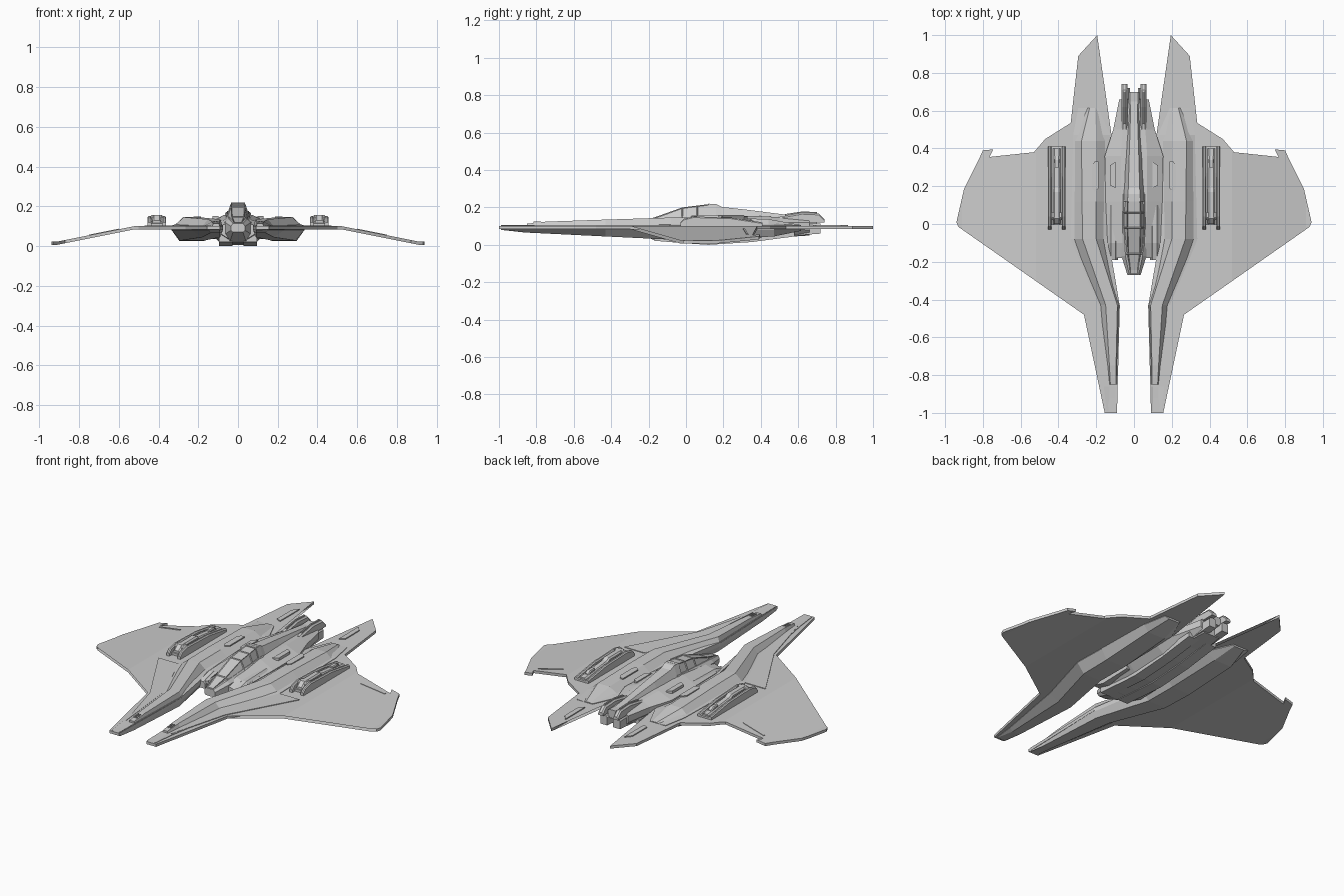
import bpy, bmesh
from mathutils import Vector


def finish(name, bm, mirror):
    bmesh.ops.recalc_face_normals(bm, faces=bm.faces[:])
    me = bpy.data.meshes.new(name)
    bm.to_mesh(me)
    bm.free()
    ob = bpy.data.objects.new(name, me)
    bpy.context.collection.objects.link(ob)
    if mirror:
        ob.modifiers.new("mirror", 'MIRROR').use_mirror_merge = False
    return ob


def droop(x):
    """Outer wing slopes down past the fold, then levels at the tip."""
    return -0.2 * max(0.0, min(x, 0.91) - 0.52)


def plate(name, outline, z, thick, mirror=True):
    """Flat outline draped on the folded wing and thickened."""
    bm = bmesh.new()
    bm.faces.new([bm.verts.new((x, y, z)) for x, y in outline])
    bmesh.ops.triangulate(bm, faces=bm.faces[:])
    for fold in (0.52, 0.91):
        bmesh.ops.bisect_plane(bm, geom=bm.verts[:] + bm.edges[:] + bm.faces[:],
                               plane_co=(fold, 0, 0), plane_no=(1, 0, 0))
    for v in bm.verts:
        v.co.z += droop(v.co.x)
    ext = bmesh.ops.extrude_face_region(bm, geom=bm.faces[:], use_keep_orig=True)
    for v in ext["geom"]:
        if isinstance(v, bmesh.types.BMVert):
            v.co.z += thick
    return finish(name, bm, mirror)


def loft(name, sections, mirror=False, inset=0.0):
    """Skin a list of (y, [(x, z), ...]) rings, with capped ends."""
    bm = bmesh.new()
    rings = [[bm.verts.new((x, y, z)) for x, z in pts] for y, pts in sections]
    n = len(rings[0])
    sides = []
    for a, b in zip(rings, rings[1:]):
        for i in range(n):
            j = (i + 1) % n
            sides.append(bm.faces.new((a[i], a[j], b[j], b[i])))
    bm.faces.new(rings[0])
    bm.faces.new(rings[-1])
    bmesh.ops.recalc_face_normals(bm, faces=bm.faces[:])
    if inset:
        up = [f for f in sides if f.normal.z > 0.1]
        bmesh.ops.inset_individual(bm, faces=up, thickness=inset, depth=-0.004)
    return finish(name, bm, mirror)


def hull(y, top_w, w, bot_w, zt, z_up, z_lo, zb):
    """Symmetric eight-sided fuselage section."""
    right = [(top_w, zt), (w, z_up), (w, z_lo), (bot_w, zb)]
    return y, right + [(-x, z) for x, z in reversed(right)]


def nacelle(y, xi, ti, to, xo, zt, zb):
    """Eight-sided boom section, chamfered above and below the wing."""
    return y, [(xi, .105), (ti, zt), (to, zt), (xo, .104), (xo, .082),
               (to + .01, zb), (ti - .01, zb), (xi, .08)]


def block(name, x0, x1, profile, chamfer=0.0, mirror=True):
    """Long bar; profile lists (y, bottom, top), with chamfered top edges."""
    c = chamfer
    return loft(name, [(y, [(x0, b), (x0, t - min(c, (t - b) * .5)), (x0 + c, t), (x1 - c, t),
                            (x1, t - min(c, (t - b) * .5)), (x1, b)]) for y, b, t in profile], mirror)


# Main wing with fore and aft prongs and hooked wingtip
plate("wing", [(.09, -1), (.155, -1), (.265, -.48), (.50, -.08), (.87, .12), (.93, -.015),
               (.94, .01), (.90, .185), (.82, .345), (.80, .39), (.745, .395), (.765, .355),
               (.53, .38), (.47, .45), (.335, .535), (.295, .89), (.195, 1), (.195, .62),
               (.12, .48), (.12, -.1), (.145, -.17), (.075, -.43)], .085, .016)

# Twin booms running fore and aft through the wing
loft("boom", [nacelle(-.99, .091, .10, .13, .145, .1, .084),
              nacelle(-.86, .089, .10, .13, .16, .102, .066),
              nacelle(-.43, .076, .10, .17, .235, .105, .045),
              nacelle(-.08, .135, .18, .28, .335, .12, .028),
              nacelle(.12, .13, .18, .285, .33, .12, .026),
              nacelle(.47, .125, .19, .285, .322, .115, .045),
              nacelle(.615, .19, .208, .255, .295, .102, .075)], True)
# Raised spine on each boom
loft("boom_spine", [(y, [(a, .095), (b, z), (c, z), (d, .095)]) for y, a, b, c, d, z in (
    (-.85, .09, .096, .125, .132, .113), (-.75, .087, .095, .13, .142, .124),
    (-.43, .077, .088, .15, .185, .135), (-.08, .14, .20, .272, .333, .146),
    (.12, .135, .20, .275, .33, .146), (.44, .13, .20, .278, .325, .138),
    (.615, .19, .205, .235, .26, .106))], True)
# Soft fairing between boom and front leading edge
plate("wing_root_panel", [(.15, -.85), (.25, -.48), (.47, -.085), (.335, -.085), (.19, -.43)], .10, .005)
# Boom details
for i, x in enumerate((.103, .117)):
    block(f"prong_vent_{i}", x, x + .007, [(-.815, .11, .124), (-.775, .11, .126)])
plate("boom_inner_panel", [(.187, .19), (.208, .17), (.223, .19), (.223, .31), (.208, .33), (.187, .33)], .142, .007)
plate("aft_prong_panel", [(.197, .68), (.226, .695), (.226, .83), (.197, .865)], .099, .008)
plate("wing_flap_strip", [(.60, .305), (.75, .323), (.75, .333), (.60, .315)], .099, .005)

# Broad fuselage shoulders, tapering aft
loft("fuselage", [hull(-.18, .05, .10, .05, .115, .10, .07, .04),
                  hull(-.10, .06, .14, .07, .135, .11, .07, .018),
                  hull(.12, .07, .15, .08, .158, .115, .08, .006),
                  hull(.36, .07, .155, .085, .155, .12, .085, .022),
                  hull(.50, .06, .11, .07, .148, .12, .085, .04),
                  hull(.66, .05, .078, .05, .14, .12, .08, .05)])
# Nose and lower cockpit tub
loft("nose", [hull(-.27, .025, .035, .025, .115, .10, .08, .07),
              hull(-.17, .045, .066, .04, .135, .12, .06, .025),
              hull(.0, .055, .072, .05, .155, .13, .06, .012),
              hull(.16, .055, .075, .05, .165, .13, .06, .01)])
# Framed canopy
loft("canopy", [(y, [(b, zb), (t, zt), (-t, zt), (-b, zb)]) for y, b, t, zb, zt in (
    (-.265, .03, .02, .10, .118), (-.16, .055, .032, .12, .15), (-.02, .062, .036, .14, .2),
    (.06, .062, .036, .145, .21), (.14, .055, .034, .145, .22))], inset=.006)
# Dorsal spine behind the canopy
loft("dorsal_spine", [(y, [(b, .12), (t, zt), (-t, zt), (-b, .12)]) for y, b, t, zt in (
    (.12, .07, .034, .22), (.16, .068, .032, .218), (.19, .066, .03, .203),
    (.34, .06, .026, .186), (.52, .045, .02, .163), (.67, .03, .018, .145))])
# Recess-edge panels on the shoulders
plate("shoulder_panel", [(.098, .19), (.128, .205), (.128, .31), (.098, .33)], .135, .016)
# Tail rails, tail block and nozzles
block("tail_rail", .034, .066, [(.50, .12, .15), (.62, .12, .172), (.71, .12, .168), (.74, .12, .138)], .008)
block("tail_rail_rib", .045, .055, [(.53, .15, .165), (.62, .16, .178), (.70, .16, .176)], .002)
block("tail_block", -.028, .028, [(.60, .10, .145), (.70, .10, .15)], .006, False)
block("tail_nozzle", .02, .066, [(.58, .05, .115), (.72, .06, .115)], .008)
# Keel pods under the fuselage
block("keel_pod", .028, .095, [(-.17, .022, .07), (.0, .008, .07), (.12, .0, .07),
                               (.35, .015, .07), (.58, .045, .08)], .01)
# Intake cheeks beside the nose
block("intake_cheek", .085, .135, [(-.19, .06, .10), (-.10, .035, .125), (.10, .04, .13)], .012)

# Weapon pods on the wings: side walls, raised core, and front yoke
block("pod_base", .362, .456, [(-.005, .095, .115), (.05, .095, .13), (.27, .095, .13), (.41, .095, .112)], .01)
for i, x in enumerate((.362, .436)):
    block(f"pod_rail_{i}", x, x + .02, [(-.03, .10, .12), (-.01, .10, .14), (.04, .10, .152),
                                        (.24, .10, .146), (.41, .10, .12)], .006)
block("pod_core", .388, .430, [(.0, .10, .13), (.03, .10, .156), (.17, .10, .156),
                               (.19, .10, .144), (.40, .10, .122)], .008)
block("pod_yoke", .372, .446, [(.02, .125, .145), (.035, .125, .156), (.06, .125, .154)], .012)
block("pod_hatch", .395, .423, [(.30, .12, .142), (.34, .12, .142), (.36, .11, .13)], .005)
